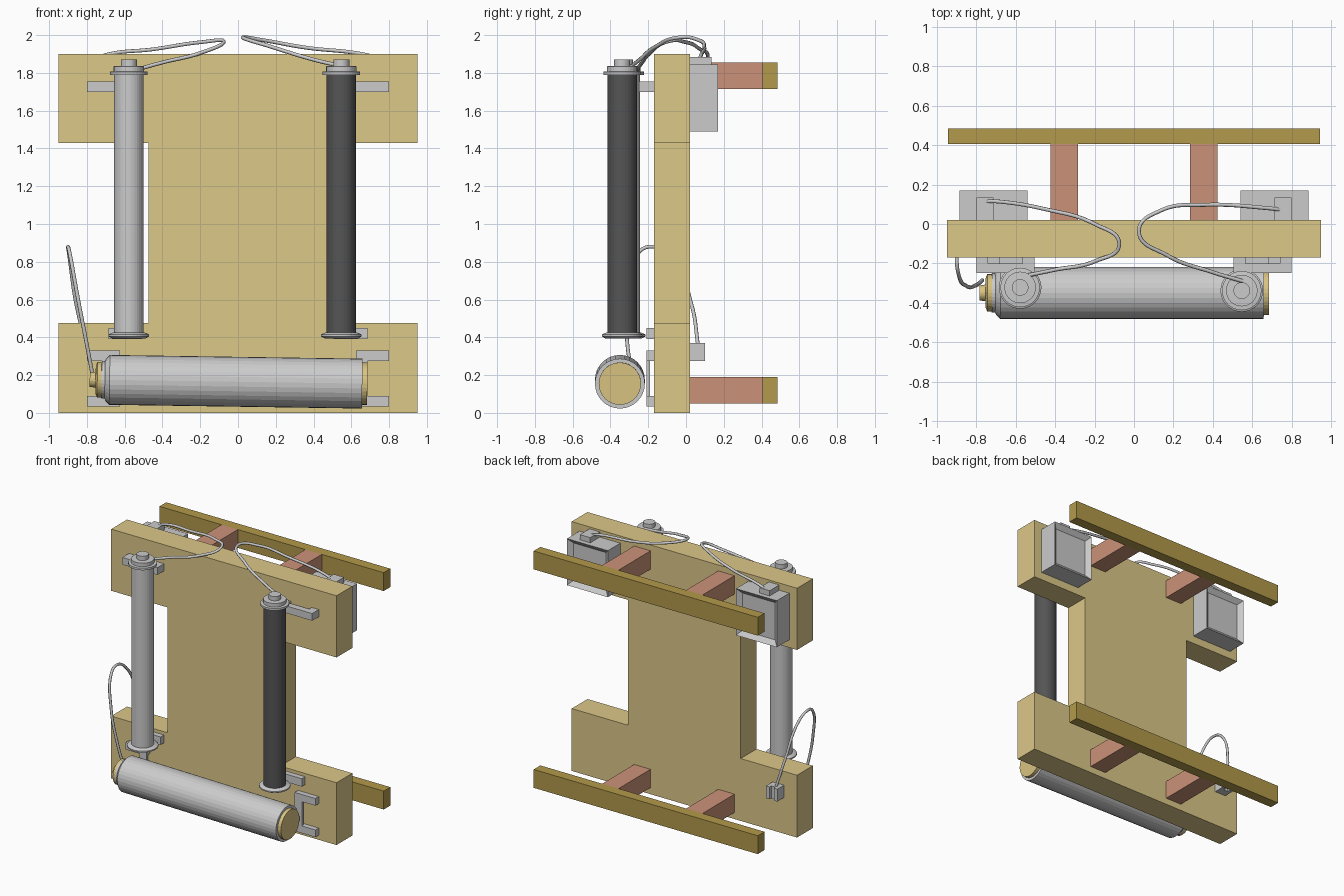
import bpy, bmesh, math
from mathutils import Vector

if "Cube" in bpy.data.objects:
    bpy.data.objects.remove(bpy.data.objects["Cube"])


def material(name, rgb):
    m = bpy.data.materials.new(name)
    m.diffuse_color = (*rgb, 1)
    m.use_nodes = True
    m.node_tree.nodes["Principled BSDF"].inputs["Base Color"].default_value = m.diffuse_color
    return m


WOOD = material("ochre", (0.72, 0.58, 0.25))
DARK = material("dark_wood", (0.45, 0.32, 0.07))
RED = material("red_wood", (0.60, 0.29, 0.19))
BLACK = material("black", (0.09, 0.09, 0.09))
GOLD = material("brass", (0.70, 0.55, 0.22))


def finish(name, bm, mat=None):
    bmesh.ops.recalc_face_normals(bm, faces=bm.faces)
    me = bpy.data.meshes.new(name)
    bm.to_mesh(me)
    bm.free()
    ob = bpy.data.objects.new(name, me)
    bpy.context.collection.objects.link(ob)
    if mat:
        me.materials.append(mat)
    return ob


def add_box(bm, x, y, z):
    """Add a box from three (low, high) ranges."""
    vs = bmesh.ops.create_cube(bm, size=1)["verts"]
    for v in vs:
        v.co = [r[0] + (c + 0.5) * (r[1] - r[0]) for c, r in zip(v.co, (x, y, z))]
    return vs


def boxes(name, ranges, mat=None):
    bm = bmesh.new()
    for r in ranges:
        add_box(bm, *r)
    return finish(name, bm, mat)


def mirror(x, s):
    return x if s > 0 else (-x[1], -x[0])


def lathe(name, profile, origin, axis, mat=None, n=32):
    """Revolve (distance, radius) steps about an axis, closing both ends."""
    bm = bmesh.new()
    rings = []
    for d, r in profile:
        rings.append([bm.verts.new((r * math.cos(2 * math.pi * i / n),
                                    r * math.sin(2 * math.pi * i / n), d)) for i in range(n)])
    for a, b in zip(rings, rings[1:]):
        for i in range(n):
            j = (i + 1) % n
            bm.faces.new((a[i], a[j], b[j], b[i]))
    bm.faces.new(rings[0][::-1])
    bm.faces.new(rings[-1])
    ob = finish(name, bm, mat)
    ob.rotation_mode = 'QUATERNION'
    ob.rotation_quaternion = Vector(axis).to_track_quat('Z', 'Y')
    ob.location = origin
    return ob


def cable(name, pts, radius=0.01):
    cu = bpy.data.curves.new(name, 'CURVE')
    cu.dimensions = '3D'
    cu.bevel_depth = radius
    cu.bevel_resolution = 2
    cu.use_fill_caps = True
    sp = cu.splines.new('BEZIER')
    sp.bezier_points.add(len(pts) - 1)
    for bp, p in zip(sp.bezier_points, pts):
        bp.co = p
        bp.handle_left_type = bp.handle_right_type = 'AUTO'
    bpy.context.collection.objects.link(bpy.data.objects.new(name, cu))


# I-shaped back board
half = [(0.95, 0), (0.95, 0.475), (0.475, 0.475), (0.475, 1.43), (0.95, 1.43), (0.95, 1.9)]
outline = half + [(-x, z) for x, z in reversed(half)]
bm = bmesh.new()
face = bm.faces.new([bm.verts.new((x, -0.17, z)) for x, z in outline])
ext = bmesh.ops.extrude_face_region(bm, geom=[face])["geom"]
bmesh.ops.translate(bm, vec=(0, 0.19, 0), verts=[g for g in ext if isinstance(g, bmesh.types.BMVert)])
finish("back_board", bm, WOOD)

# rear rails and the struts holding them
for label, z in (("lower", (0.05, 0.19)), ("upper", (1.715, 1.855))):
    boxes(label + "_rear_rail", [((-0.945, 0.945), (0.405, 0.485), z)], DARK)
    for s in (-1, 1):
        boxes(label + "_strut", [(mirror((0.285, 0.423), s), (0.02, 0.405), z)], RED)

for s, side in ((-1, "left"), (1, "right")):
    # rear control box with a recessed panel
    bm = bmesh.new()
    add_box(bm, mirror((0.54, 0.885), s), (0.02, 0.17), (1.49, 1.845))
    bm.normal_update()
    back = [f for f in bm.faces if f.normal.y > 0.9]
    bmesh.ops.inset_region(bm, faces=back, thickness=0.05)
    bmesh.ops.translate(bm, vec=(0, -0.03, 0), verts=back[0].verts)
    finish(side + "_control_box", bm)
    boxes(side + "_box_connector", [(mirror((0.713, 0.8), s), (0.02, 0.135), (1.84, 1.885))])

    # C-shaped brackets behind the upright tubes
    boxes(side + "_upper_bracket", [
        (mirror((0.505, 0.565), s), (-0.25, -0.165), (1.7, 1.755)),
        (mirror((0.74, 0.8), s), (-0.25, -0.165), (1.7, 1.755)),
        (mirror((0.565, 0.74), s), (-0.25, -0.2), (1.7, 1.755))])
    boxes(side + "_lower_bracket", [(mirror((0.505, 0.685), s), (-0.21, -0.165), (0.39, 0.45))])
    # brackets behind the horizontal tube
    boxes(side + "_roller_bracket", [
        (mirror((0.625, 0.8), s), (-0.21, -0.165), (0.275, 0.33)),
        (mirror((0.625, 0.8), s), (-0.21, -0.165), (0.035, 0.09)),
        (mirror((0.625, 0.685), s), (-0.21, -0.19), (0.09, 0.275))])

# upright tubes with flanged ends
for side, x, y, mat in (("left", -0.578, -0.322, None), ("right", 0.547, -0.338, BLACK)):
    lathe(side + "_tube", [(0.41, 0.078), (1.8, 0.078)], (x, y, 0), (0, 0, 1), mat)
    lathe(side + "_tube_foot", [(0.395, 0.09), (0.405, 0.108), (0.415, 0.108), (0.425, 0.085)],
          (x, y, 0), (0, 0, 1))
    lathe(side + "_tube_cap", [(1.788, 0.08), (1.79, 0.1), (1.806, 0.1), (1.808, 0.08), (1.835, 0.08),
                               (1.837, 0.042), (1.87, 0.042)], (x, y, 0), (0, 0, 1))

# slightly tilted horizontal tube
start, axis = Vector((-0.7, -0.35, 0.175)), Vector((1.36, 0, -0.02)).normalized()
lathe("horizontal_tube", [(-0.025, 0.075), (-0.022, 0.1), (-0.005, 0.1), (0.0, 0.112), (0.02, 0.132),
                          (1.358, 0.132)], start, axis)
lathe("horizontal_tube_end", [(1.34, 0.112), (1.385, 0.112)], start, axis, GOLD)
lathe("horizontal_tube_socket", [(-0.085, 0.038), (-0.055, 0.042), (-0.053, 0.075), (-0.045, 0.095),
                                 (-0.02, 0.095)], start, axis, GOLD)

# small rear cable clamp
boxes("cable_clamp", [((-0.84, -0.81), (0.02, 0.1), (0.275, 0.37)),
                      ((-0.775, -0.745), (0.02, 0.1), (0.275, 0.37)),
                      ((-0.81, -0.775), (0.02, 0.08), (0.275, 0.37))])

# cables looping over the board
cable("left_cable", [(-0.545, -0.262, 1.815), (-0.4, -0.232, 1.855), (-0.2, -0.19, 1.905),
                     (-0.075, -0.1, 1.965), (-0.2, 0.0, 1.962), (-0.45, 0.075, 1.925),
                     (-0.7, 0.115, 1.895), (-0.76, 0.115, 1.87)])
cable("right_cable", [(0.55, -0.29, 1.835), (0.4, -0.245, 1.87), (0.17, -0.16, 1.94),
                      (0.025, -0.035, 1.988), (0.14, 0.07, 1.972), (0.35, 0.097, 1.935),
                      (0.68, 0.08, 1.895), (0.76, 0.07, 1.87)])
cable("lower_cable", [(-0.77, -0.285, 0.2), (-0.8, -0.31, 0.36), (-0.85, -0.315, 0.62),
                      (-0.892, -0.25, 0.85), (-0.9, -0.18, 0.88), (-0.893, -0.08, 0.83),
                      (-0.855, 0.03, 0.57), (-0.8, 0.065, 0.35)])
